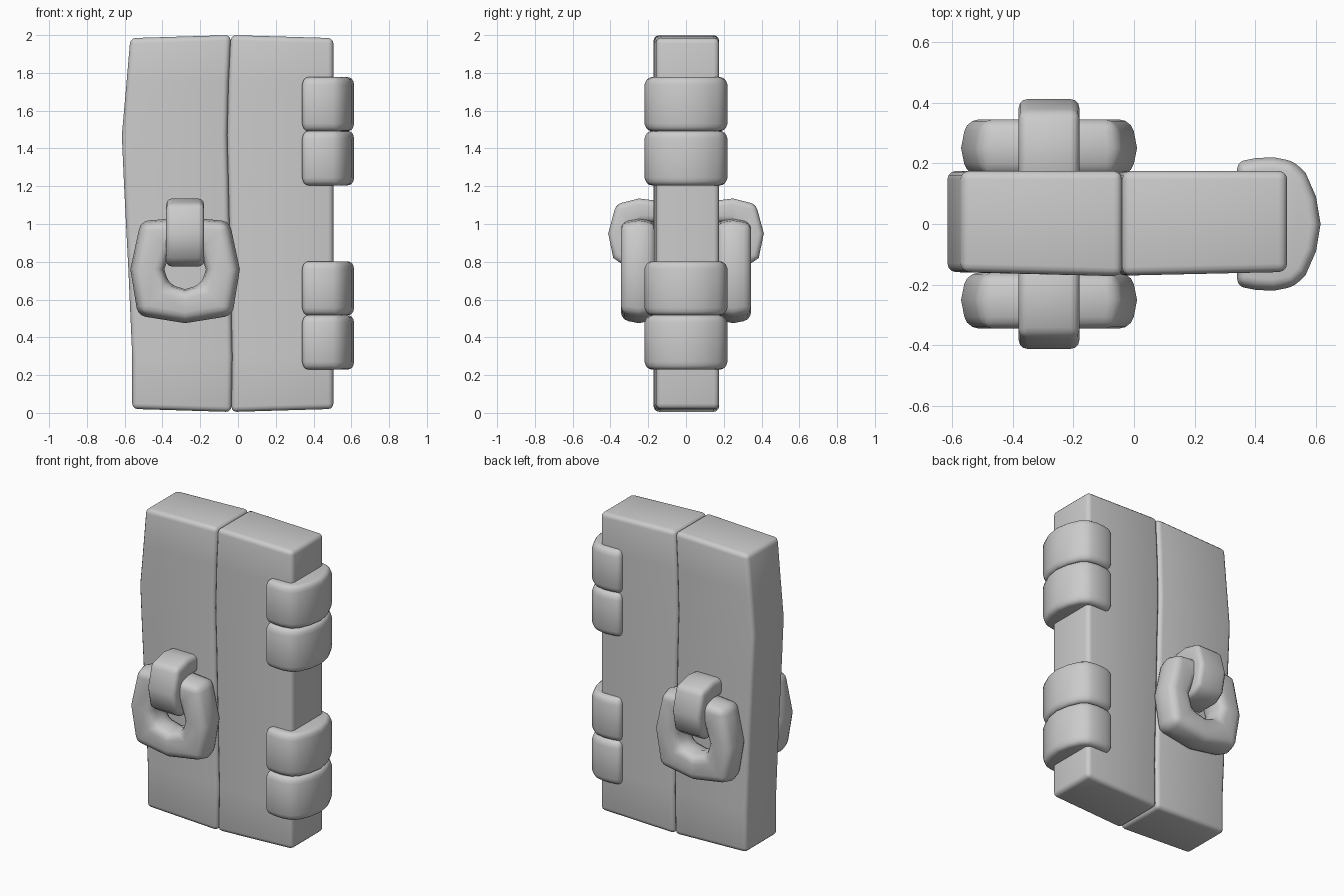
import bpy, bmesh
from mathutils import Vector

old = bpy.data.objects.get("Cube")
if old:
    bpy.data.objects.remove(old, do_unlink=True)

GREY = (0.6, 0.6, 0.6, 1)
mat = bpy.data.materials.new("plain grey")
mat.use_nodes = True
mat.diffuse_color = GREY
mat.node_tree.nodes["Principled BSDF"].inputs["Base Color"].default_value = GREY


def finish(name, bm, bevel, segments=3, mirror=False, angle=0.6):
    """Turn a bmesh into a smooth, bevelled object."""
    bmesh.ops.recalc_face_normals(bm, faces=bm.faces)
    mesh = bpy.data.meshes.new(name)
    bm.to_mesh(mesh)
    bm.free()
    mesh.materials.append(mat)
    obj = bpy.data.objects.new(name, mesh)
    bpy.context.collection.objects.link(obj)
    bev = obj.modifiers.new("soft edges", "BEVEL")
    bev.width, bev.segments, bev.angle_limit = bevel, segments, angle
    if mirror:
        obj.modifiers.new("both sides", "MIRROR").use_axis = (False, True, False)
    mesh.shade_smooth()
    return obj


def loft(name, loops, bevel, closed=False, **options):
    """Skin a list of equal-length loops, capped at the ends unless closed."""
    bm = bmesh.new()
    rows = [[bm.verts.new(p) for p in loop] for loop in loops]
    n = len(rows[0])
    pairs = list(zip(rows, rows[1:])) + ([(rows[-1], rows[0])] if closed else [])
    for a, b in pairs:
        for i in range(n):
            j = (i + 1) % n
            bm.faces.new((a[i], a[j], b[j], b[i]))
    if not closed:
        bm.faces.new(rows[0])
        bm.faces.new(rows[-1])
    return finish(name, bm, bevel, **options)


# Door planks: height, outer edge, seam, right edge
STATIONS = [(0.0, -0.56, -0.035, 0.505), (0.3, -0.56, -0.03, 0.505),
            (0.75, -0.58, -0.04, 0.505), (1.2, -0.603, -0.05, 0.505),
            (1.47, -0.615, -0.057, 0.505), (1.75, -0.59, -0.05, 0.505),
            (2.0, -0.57, -0.038, 0.505)]


def plank(name, left, right, front_left, front_right):
    loops = []
    for row in STATIONS:
        z, xl, xr = row[0], row[left], row[right]
        # ends slope gently away from the seam
        slope = 0.016 * (1 if z == 0 else -1 if z == 2 else 0)
        zl, zr = z + slope * (left == 1), z + slope * (right == 3)
        zl, zr = (v + (0.005 if z == 0 else 0) for v in (zl, zr))
        loops.append([(xl, front_left, zl), (xr, front_right, zr),
                      (xr, 0.175, zr), (xl, 0.175, zl)])
    return loft(name, loops, 0.028)


plank("left_plank", 1, 2, -0.158, -0.172)
plank("right_plank", 2, 3, -0.17, -0.158)

# Hinge straps: rounded collars wrapped round the right edge, two knuckles each
HALF = [(0.34, 0.205), (0.4, 0.217), (0.46, 0.22), (0.525, 0.207),
        (0.565, 0.17), (0.6, 0.09)]
COLLAR = HALF + [(0.615, 0)] + [(x, -y) for x, y in reversed(HALF)]


def knuckle(name, low, high):
    loops = []
    for t, s in ((0, 0.93), (0.14, 1), (0.86, 1), (1, 0.93)):
        z = low + (high - low) * t
        loops.append([(0.47 + (x - 0.47) * s, y * s, z) for x, y in COLLAR])
    loft(name, loops, 0.022, angle=0.5)


for hinge, base in (("lower", 0.23), ("upper", 1.205)):
    knuckle(hinge + "_hinge_bottom_knuckle", base, base + 0.287)
    knuckle(hinge + "_hinge_top_knuckle", base + 0.287, base + 0.572)

# Pull ring: faceted octagonal loop, right half mirrored about its centre
CX = -0.28
OUTER = [(0, 1.035), (0.235, 1.015), (0.29, 0.76), (0.25, 0.515), (0, 0.475)]
INNER = [(0, 0.88), (0.075, 0.86), (0.11, 0.76), (0.085, 0.68), (0, 0.655)]


def around(half):
    return half + [(-x, z) for x, z in reversed(half[1:-1])]


sections = []
for (ox, oz), (ix, iz) in zip(around(OUTER), around(INNER)):
    out, inn = Vector((ox, oz)), Vector((ix, iz))
    section = []
    for t, y in ((0.1, -0.16), (0, -0.25), (0.1, -0.345),
                 (0.92, -0.345), (1, -0.25), (0.92, -0.16)):
        p = out.lerp(inn, t)
        section.append((CX + p.x, y, p.y))
    sections.append(section)
loft("pull_ring", sections, 0.04, closed=True, mirror=True, angle=0.9)

# Staple: bent bar that holds the ring, running out of the door and back in
BAR_OUT = [(0.13, 1.12), (0.25, 1.135), (0.37, 1.105), (0.412, 0.95),
           (0.385, 0.82), (0.32, 0.775), (0.13, 0.775)]
BAR_IN = [(0.13, 1.01), (0.24, 1.01), (0.28, 0.99), (0.295, 0.95),
          (0.285, 0.91), (0.26, 0.89), (0.13, 0.89)]
bar = []
for (oy, oz), (iy, iz) in zip(BAR_OUT, BAR_IN):
    bar.append([(CX - 0.1, -oy, oz), (CX + 0.1, -oy, oz),
                (CX + 0.1, -iy, iz), (CX - 0.1, -iy, iz)])
loft("ring_staple", bar, 0.03, mirror=True, angle=0.9)
